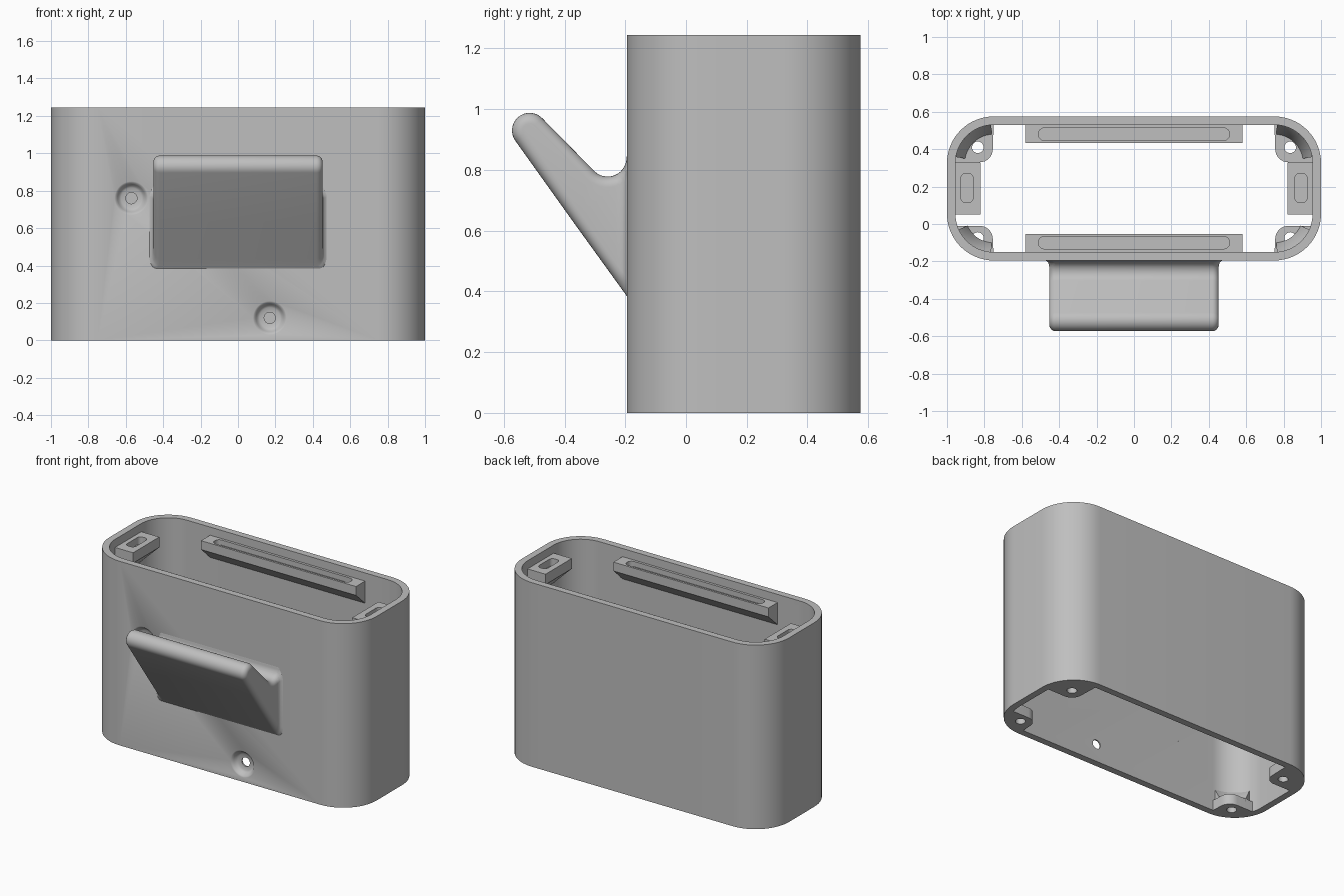
import bpy, bmesh, math
from mathutils import Vector

if "Cube" in bpy.data.objects:
    bpy.data.objects.remove(bpy.data.objects["Cube"])

# Overall sizes
Y0, Y1, H = -0.195, 0.575, 1.245
R, WALL, YC = 0.25, 0.045, 0.19

mat = bpy.data.materials.new("light_grey")
mat.diffuse_color = (0.52, 0.52, 0.52, 1)
mat.use_nodes = True
mat.node_tree.nodes["Principled BSDF"].inputs["Base Color"].default_value = mat.diffuse_color


def arc(cx, cy, r, a0, a1, n):
    return [(cx + r * math.cos(math.radians(a0 + (a1 - a0) * i / n)),
             cy + r * math.sin(math.radians(a0 + (a1 - a0) * i / n))) for i in range(n + 1)]


def rounded_rect(x0, x1, y0, y1, r, n=12):
    return (arc(x1 - r, y1 - r, r, 0, 90, n) + arc(x0 + r, y1 - r, r, 90, 180, n)
            + arc(x0 + r, y0 + r, r, 180, 270, n) + arc(x1 - r, y0 + r, r, 270, 360, n))


def finish(name, bm):
    bmesh.ops.remove_doubles(bm, verts=bm.verts, dist=1e-5)
    bmesh.ops.recalc_face_normals(bm, faces=bm.faces)
    me = bpy.data.meshes.new(name)
    bm.to_mesh(me)
    bm.free()
    me.materials.append(mat)
    ob = bpy.data.objects.new(name, me)
    bpy.context.collection.objects.link(ob)
    return ob


def loft(name, rings, caps=True, closed=False):
    """Skin equal-length closed rings of 3D points."""
    bm = bmesh.new()
    rows = [[bm.verts.new(p) for p in ring] for ring in rings]
    n = len(rows[0])
    pairs = list(zip(rows, rows[1:])) + ([(rows[-1], rows[0])] if closed else [])
    for a, b in pairs:
        for i in range(n):
            bm.faces.new((a[i], a[(i + 1) % n], b[(i + 1) % n], b[i]))
    if caps and not closed:
        bm.faces.new(rows[0])
        bm.faces.new(rows[-1])
    return finish(name, bm)


def prism(name, pts, z0, z1):
    return loft(name, [[(x, y, z) for x, y in pts] for z in (z0, z1)])


def activate(ob):
    bpy.ops.object.select_all(action='DESELECT')
    ob.select_set(True)
    bpy.context.view_layer.objects.active = ob


def cut(ob, cutter):
    activate(ob)
    m = ob.modifiers.new("cut", 'BOOLEAN')
    m.operation, m.solver, m.object = 'DIFFERENCE', 'EXACT', cutter
    bpy.ops.object.modifier_apply(modifier=m.name)
    bpy.data.objects.remove(cutter)


def smooth(ob):
    activate(ob)
    bpy.ops.object.shade_smooth_by_angle(angle=math.radians(32))


# Open sleeve housing
outer = rounded_rect(-1, 1, Y0, Y1, R, 16)
inner = rounded_rect(-1 + WALL, 1 - WALL, Y0 + WALL, Y1 - WALL, R - WALL, 16)
housing = loft("housing", [[(x, y, z) for x, y in pts] for pts, z in
                           ((outer, 0), (outer, H), (inner, H), (inner, 0))], closed=True)

# Dished screw holes in the front wall
dish = [(0.094, -0.01), (0.09, 0), (0.083, 0.003), (0.074, 0.014), (0.066, 0.027),
        (0.055, 0.034), (0.03, 0.036), (0.03, 0.1)]
for hx, hz in ((-0.57, 0.76), (0.17, 0.12)):
    cut(housing, loft("dish_cutter", [[(hx + x, Y0 + d, hz + z) for x, z in arc(0, 0, r, 0, 352.5, 47)]
                                      for r, d in dish]))
smooth(housing)

# Slotted rails along the front and back, inside the rim
TOP = 1.19
for name, wall, s in (("back_rail", Y1 - WALL, -1), ("front_rail", Y0 + WALL, 1)):
    prof = [(-0.02, TOP), (0.097, TOP), (0.097, TOP - 0.06), (0, TOP - 0.15), (-0.02, TOP - 0.15)]
    rail = loft(name, [[(x, wall + s * d, z) for d, z in prof] for x in (-0.58, 0.58)])
    yc = wall + s * 0.05
    cut(rail, prism("slot_cutter", rounded_rect(-0.51, 0.51, yc - 0.033, yc + 0.033, 0.03, 6),
                    TOP - 0.035, TOP + 0.05))
    smooth(rail)

# Slotted clips on both end walls
for name, s in (("left_clip", -1), ("right_clip", 1)):
    prof = [(0.975, TOP), (0.82, TOP), (0.82, TOP - 0.07), (0.955, TOP - 0.2), (0.975, TOP - 0.2)]
    clip = loft(name, [[(s * x, y, z) for x, z in prof] for y in (0.05, 0.33)])
    xc = s * 0.893
    cut(clip, prism("slot_cutter", rounded_rect(xc - 0.033, xc + 0.033, 0.115, 0.27, 0.025, 6),
                    TOP - 0.05, TOP + 0.05))
    smooth(clip)

# Screw bosses in the bottom corners: (side, arc centre y, inner edge y, hole y, y direction)
for label, cy, yin, hy, sy in (("back", Y1 - R, 0.33, 0.41, 1), ("front", Y0 + R, -0.01, -0.075, -1)):
    for side, sx in (("left", -1), ("right", 1)):
        ra, r = R - 0.02, 0.07
        a0 = math.degrees(math.asin((yin - cy) * sy / ra))
        ring = arc(0.75, 0, ra, a0, 90, 14)
        e = (yin - cy) * sy
        ring += arc(0.755 + r, e + r, r, 180, 270, 8)
        boss = prism(f"{label}_{side}_boss", [(sx * x, cy + sy * y) for x, y in ring], 0, 0.07)
        hole = arc(sx * 0.835, hy, 0.031, 0, 345, 23)
        cut(boss, prism("hole_cutter", hole, -0.1, 0.2))
        smooth(boss)
        # Sloped web between the wall and the boss
        web = []
        for x_, y_ in arc(0, 0, 1, a0 + 8, 86, 12):
            web.append([(sx * (0.75 + x_ * q), cy + sy * y_ * q, z) for q, z in
                        ((ra, 0.05), (0.155, 0.05), (0.155, 0.07), (R - WALL, 0.15), (ra, 0.15))])
        smooth(loft(f"{label}_{side}_web", web))

# Slanted front hook: side outline in (y, z), from the underside round the tip to the wall fillet
line = [(-0.175, 0.357), (-0.375, 0.634)]
line += arc(-0.515, 0.93, 0.058, 216, 45, 16)
line += arc(-0.258, 0.84, 0.062, 226, 360, 14)
line += [(-0.194, 0.85)]


def inset(pts, d):
    out = []
    for i, p in enumerate(pts):
        a, b = Vector(pts[max(i - 1, 0)]), Vector(pts[min(i + 1, len(pts) - 1)])
        t = (b - a).normalized()
        out.append((p[0] + t.y * d, p[1] - t.x * d))
    # anchor both ends inside the wall
    return [(-0.165, out[0][1])] + out + [(-0.165, out[-1][1])]


W, BR, N = 0.453, 0.035, 6
rings = []
for i in range(N + 1):
    a = math.pi / 2 * i / N
    rings.append([(W - BR + BR * math.cos(a), y, z) for y, z in inset(line, BR * (1 - math.sin(a)))])
rings = [[(-x, y, z) for x, y, z in r] for r in rings] + rings[::-1]
hook = loft("front_hook", rings)

# Flare the hook sides where they meet the wall
bm = bmesh.new()
bm.from_mesh(hook.data)
F = 0.035
for k in range(6):
    bmesh.ops.bisect_plane(bm, geom=bm.verts[:] + bm.edges[:] + bm.faces[:],
                           plane_co=(0, Y0 - F * (1 - k / 5), 0), plane_no=(0, 1, 0))
for v in bm.verts:
    t = min(max((v.co.y - Y0 + F) / F, 0), 1)
    if abs(v.co.x) > 0.4:
        v.co.x += math.copysign(0.02 * (1 - math.sqrt(1 - t * t)), v.co.x)
bm.to_mesh(hook.data)
bm.free()
smooth(hook)
